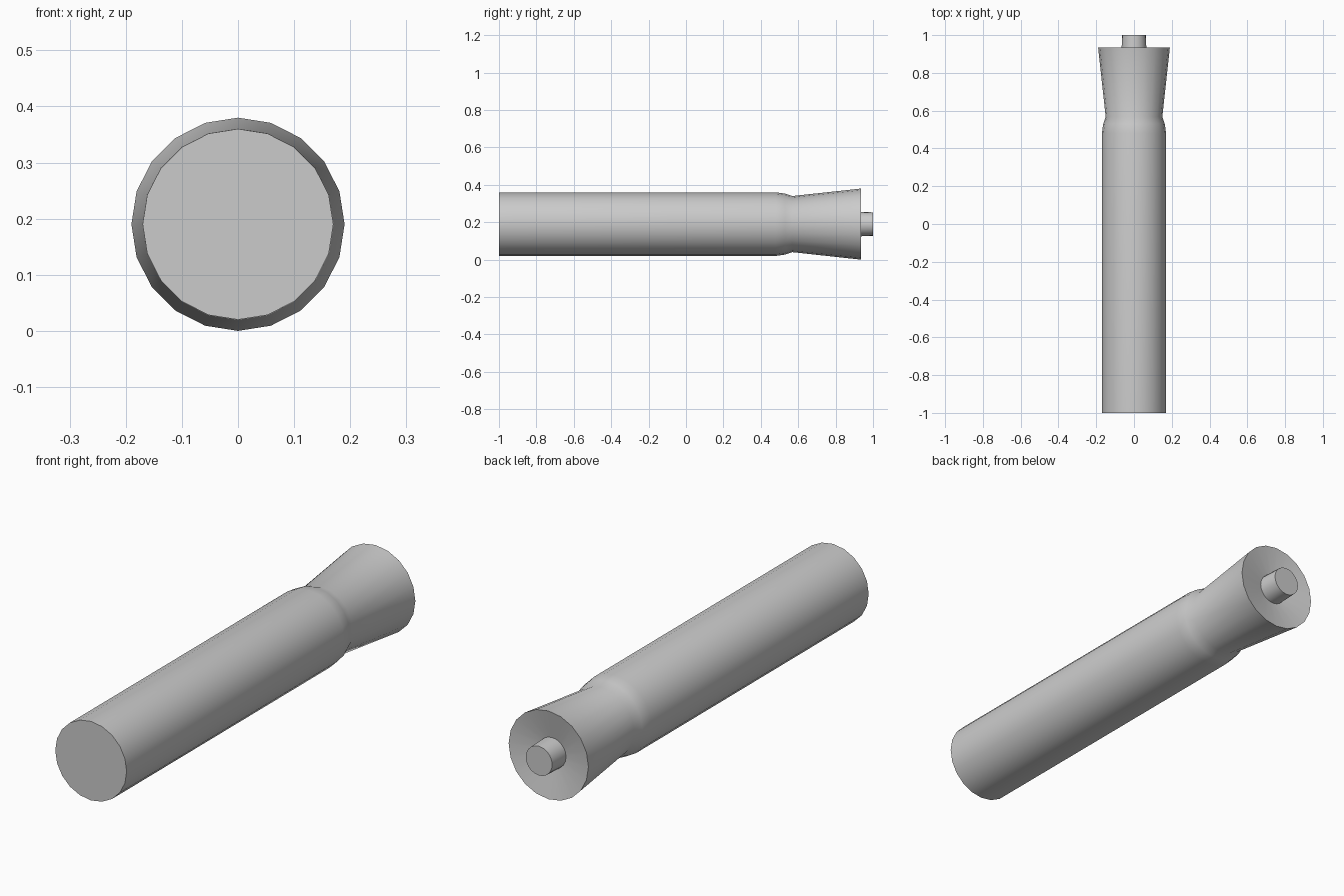
import bpy, bmesh, math

if "Cube" in bpy.data.objects:
    bpy.data.objects.remove(bpy.data.objects["Cube"])

SIDES = 20
AXIS_Z = 0.19


def lathe(name, profile):
    """Revolve (y, radius) points about the long axis; zero radius closes an end."""
    bm = bmesh.new()
    rings = []
    for y, r in profile:
        if r == 0:
            rings.append([bm.verts.new((0, y, AXIS_Z))] * SIDES)
            continue
        angles = [2 * math.pi * i / SIDES for i in range(SIDES)]
        rings.append([bm.verts.new((r * math.cos(a), y, AXIS_Z + r * math.sin(a)))
                      for a in angles])
    for a, b in zip(rings, rings[1:]):
        for i in range(SIDES):
            j = (i + 1) % SIDES
            corners = list(dict.fromkeys((a[i], a[j], b[j], b[i])))
            bm.faces.new(corners)
    bmesh.ops.recalc_face_normals(bm, faces=bm.faces[:])
    mesh = bpy.data.meshes.new(name)
    bm.to_mesh(mesh)
    bm.free()
    obj = bpy.data.objects.new(name, mesh)
    bpy.context.collection.objects.link(obj)
    bpy.ops.object.select_all(action='DESELECT')
    obj.select_set(True)
    bpy.context.view_layer.objects.active = obj
    bpy.ops.object.shade_smooth_by_angle(angle=math.radians(30))
    return obj


# Long tube with rounded shoulder, flared collar, dished end and stepped pin
lathe("cartridge_body", [
    (-1.0, 0), (-1.0, 0.17),
    (0.48, 0.17), (0.53, 0.163), (0.568, 0.15),
    (0.935, 0.19),
    (0.91, 0.066), (1.0, 0.063), (1.0, 0),
])
